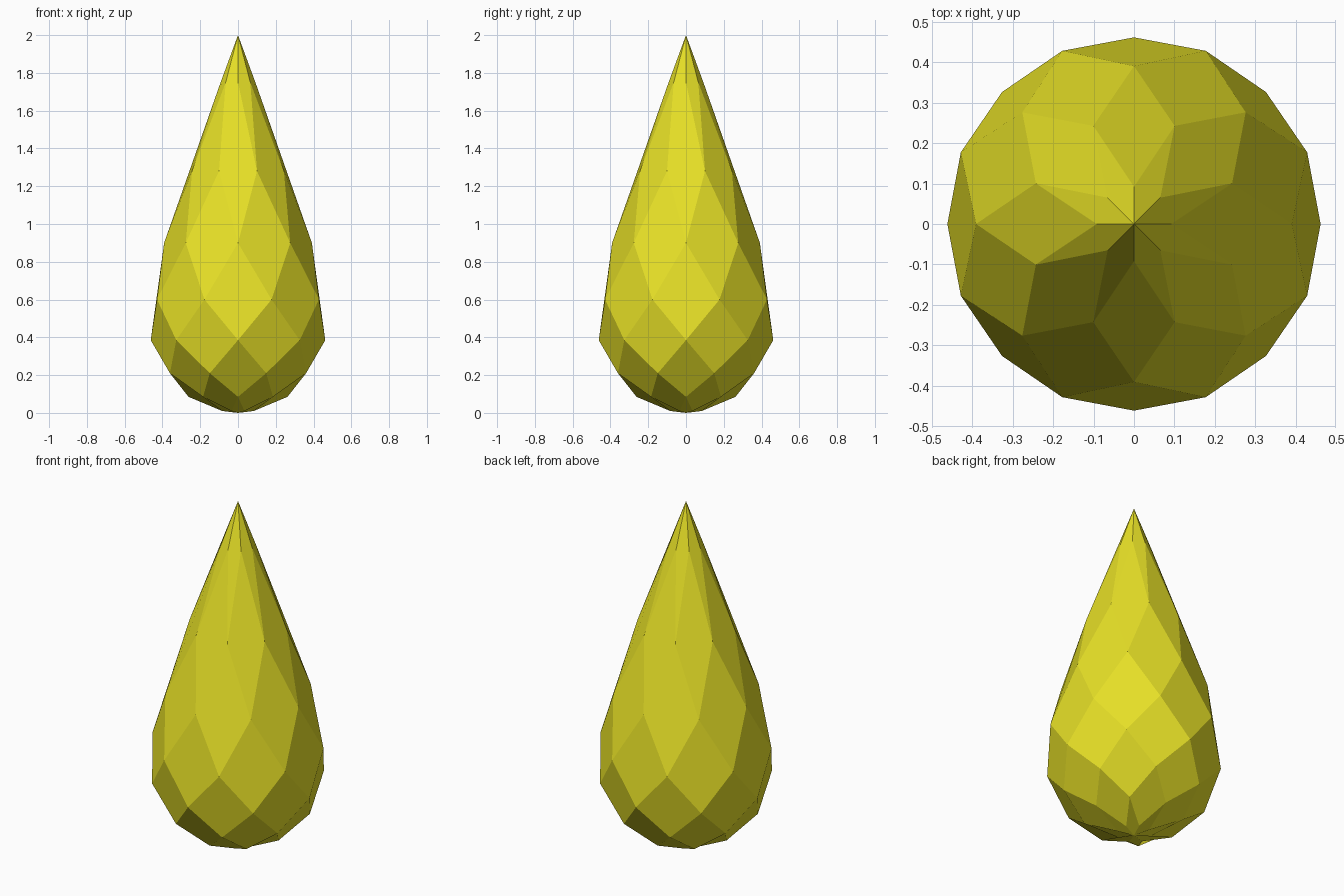
import bpy, bmesh
from math import cos, sin, pi

if "Cube" in bpy.data.objects:
    bpy.data.objects.remove(bpy.data.objects["Cube"])

SIDES = 8
# (radius, height) of each ring, bottom to top; every other ring turns half a step
RINGS = [(0.09, 0.01), (0.262, 0.085), (0.39, 0.21), (0.462, 0.385),
         (0.464, 0.60), (0.391, 0.90), (0.263, 1.28), (0.092, 1.75)]

bm = bmesh.new()
bottom = bm.verts.new((0, 0, 0))
tip = bm.verts.new((0, 0, 2))


def make_ring(index, radius, height):
    shift = 0.5 if index % 2 == 0 else 0
    angles = [(j + shift) * 2 * pi / SIDES for j in range(SIDES)]
    return [bm.verts.new((radius * cos(a), radius * sin(a), height)) for a in angles]


rings = [make_ring(i, r, z) for i, (r, z) in enumerate(RINGS)]

# Diamond facets: each spans three neighbouring rings (the poles close the ends)
levels = [[bottom] * SIDES] + rings + [[tip] * SIDES]
for k in range(1, len(levels) - 1):
    shifted = k % 2 == 1
    for j in range(SIDES):
        n = (j + 1) % SIDES
        m = n if shifted else j      # column lying between j and n
        bm.faces.new((levels[k - 1][m], levels[k][n], levels[k + 1][m], levels[k][j]))

bmesh.ops.recalc_face_normals(bm, faces=bm.faces)
mesh = bpy.data.meshes.new("faceted_drop")
bm.to_mesh(mesh)
bm.free()
drop = bpy.data.objects.new("faceted_drop", mesh)
bpy.context.collection.objects.link(drop)

# Yellow gem colour
yellow = bpy.data.materials.new("yellow")
yellow.diffuse_color = (0.8, 0.75, 0.02, 1)
yellow.use_nodes = True
yellow.node_tree.nodes["Principled BSDF"].inputs["Base Color"].default_value = yellow.diffuse_color
mesh.materials.append(yellow)
